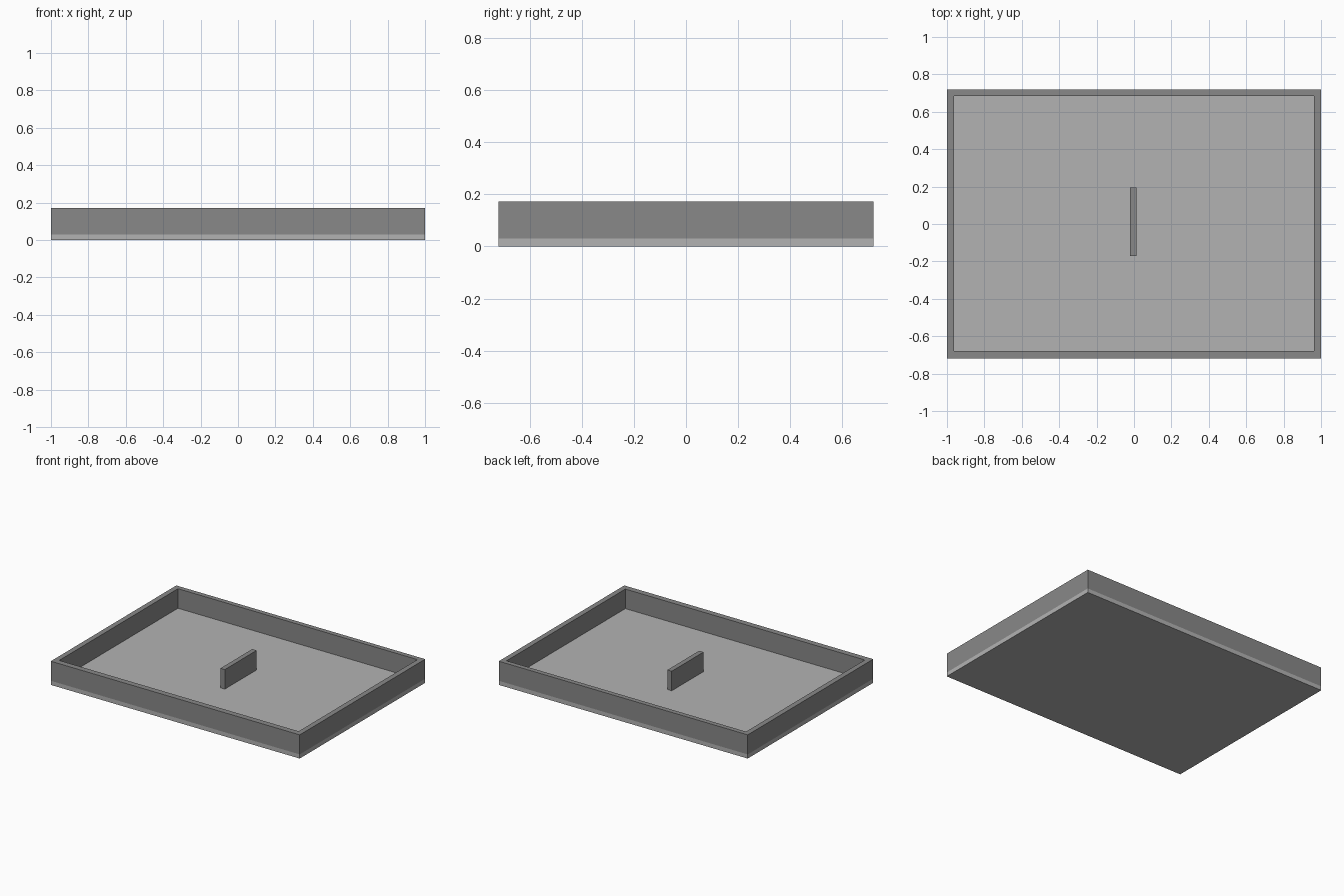
import bpy, bmesh

if "Cube" in bpy.data.objects:
    bpy.data.objects.remove(bpy.data.objects["Cube"])

BASE_TOP, RIM_TOP = 0.03, 0.172


def grey(name, v):
    m = bpy.data.materials.new(name)
    m.diffuse_color = (v, v, v, 1)
    m.use_nodes = True
    m.node_tree.nodes["Principled BSDF"].inputs["Base Color"].default_value = m.diffuse_color
    return m


def add_object(name, bm, mat):
    bmesh.ops.recalc_face_normals(bm, faces=bm.faces)
    me = bpy.data.meshes.new(name)
    bm.to_mesh(me)
    bm.free()
    me.materials.append(mat)
    ob = bpy.data.objects.new(name, me)
    bpy.context.collection.objects.link(ob)
    return ob


def box(name, x0, x1, y0, y1, z0, z1, mat):
    bm = bmesh.new()
    bmesh.ops.create_cube(bm, size=1)
    bmesh.ops.scale(bm, vec=(x1 - x0, y1 - y0, z1 - z0), verts=bm.verts)
    bmesh.ops.translate(bm, vec=((x0 + x1) / 2, (y0 + y1) / 2, (z0 + z1) / 2), verts=bm.verts)
    return add_object(name, bm, mat)


def frame(name, outer, inner, z0, z1, mat):
    """Rectangular ring; outer and inner are (x0, x1, y0, y1)."""
    bm = bmesh.new()

    def loop(r, z):
        x0, x1, y0, y1 = r
        return [bm.verts.new((x, y, z)) for x, y in ((x0, y0), (x1, y0), (x1, y1), (x0, y1))]

    loops = [loop(outer, z0), loop(outer, z1), loop(inner, z1), loop(inner, z0)]
    for a, b in zip(loops, loops[1:] + loops[:1]):
        for i in range(4):
            j = (i + 1) % 4
            bm.faces.new((a[i], a[j], b[j], b[i]))
    return add_object(name, bm, mat)


light = grey("light_grey", 0.45)
dark = grey("dark_grey", 0.25)

# Floor plate of the tray
box("tray_floor", -1, 1, -0.72, 0.72, 0, BASE_TOP, light)
# Raised rim around the edge
frame("tray_rim", (-1, 1, -0.72, 0.72), (-0.962, 0.962, -0.678, 0.685),
      BASE_TOP, RIM_TOP, dark)
# Short upright divider in the middle
box("center_divider", -0.022, 0.013, -0.17, 0.195, BASE_TOP, RIM_TOP, dark)
